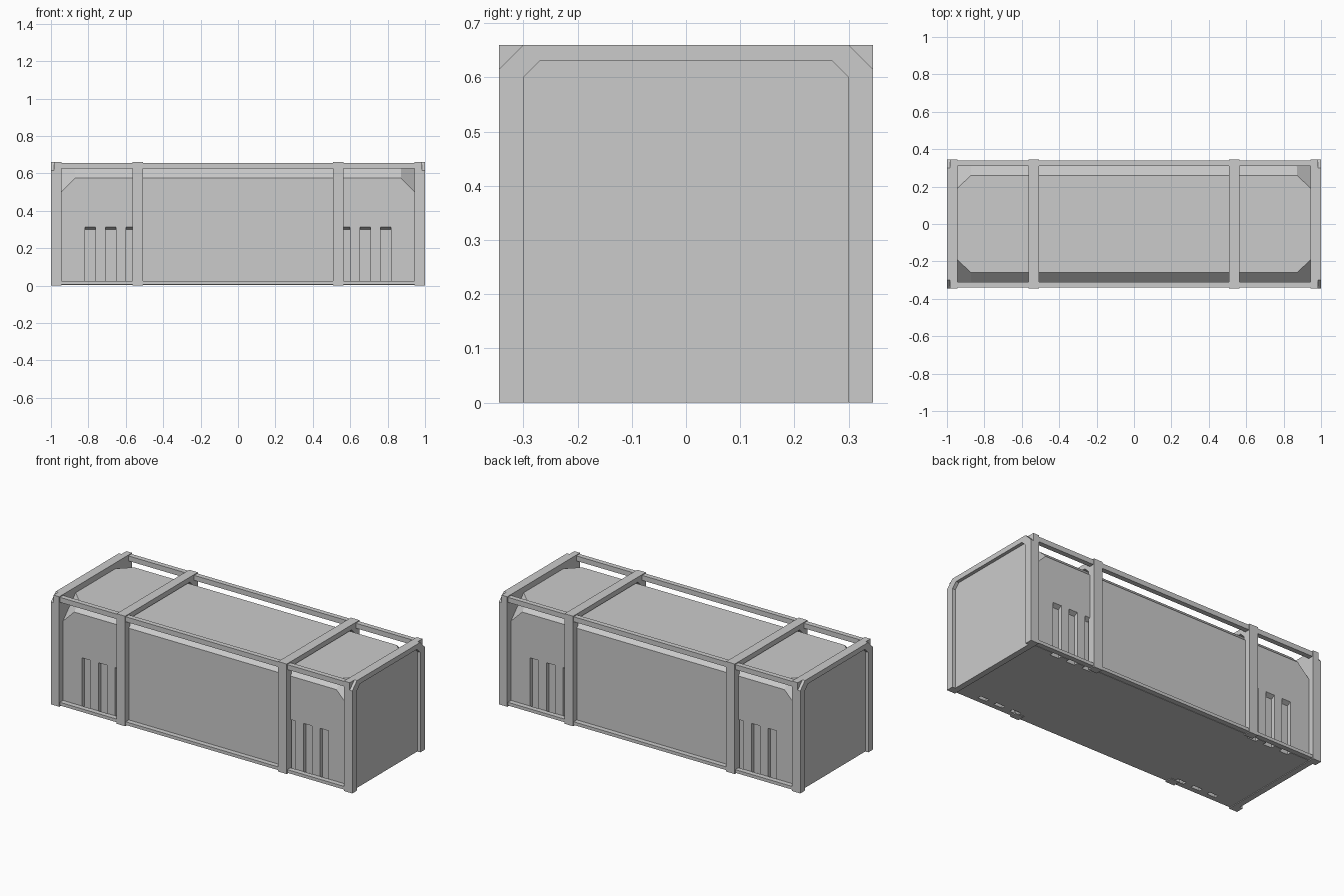
import bpy, bmesh
from mathutils import Vector

if "Cube" in bpy.data.objects:
    bpy.data.objects.remove(bpy.data.objects["Cube"])


def finish(bm, name):
    bmesh.ops.recalc_face_normals(bm, faces=bm.faces)
    me = bpy.data.meshes.new(name)
    bm.to_mesh(me)
    bm.free()
    ob = bpy.data.objects.new(name, me)
    bpy.context.collection.objects.link(ob)
    return ob


def prism(bm, profile, x0, x1):
    """Extrude a (y, z) profile along x."""
    f = bm.faces.new([bm.verts.new((x0, y, z)) for y, z in profile])
    r = bmesh.ops.extrude_face_region(bm, geom=[f])
    vs = [v for v in r["geom"] if isinstance(v, bmesh.types.BMVert)]
    bmesh.ops.translate(bm, verts=vs, vec=(x1 - x0, 0, 0))


def part(name, profile, *spans):
    bm = bmesh.new()
    for a, b in spans:
        prism(bm, profile, a, b)
    return finish(bm, name)


def rect(y0, y1, z0, z1):
    return [(y0, z0), (y1, z0), (y1, z1), (y0, z1)]


# Profiles for the arches: inner opening, square and chamfered outer edges
W, H = 0.345, 0.66
opening = [(0.30, 0), (0.30, 0.60), (0.27, 0.63),
           (-0.27, 0.63), (-0.30, 0.60), (-0.30, 0)]
square_arch = [(-W, 0), (-W, H), (W, H), (W, 0)] + opening
cut_arch = [(-W, 0), (-W, 0.615), (-0.30, H), (0.30, H), (W, 0.615), (W, 0)] + opening

# Tank body: box with bevelled long top edges and clipped corners
L = 0.945
bm = bmesh.new()
prism(bm, [(-0.31, 0.004), (-0.31, 0.575), (-0.26, 0.625),
           (0.26, 0.625), (0.31, 0.575), (0.31, 0.004)], -L, L)
for sx in (-1, 1):
    for sy in (-1, 1):
        a = Vector((sx * L, sy * 0.31, 0.50))
        b = Vector((sx * 0.87, sy * 0.31, 0.575))
        d = Vector((sx * L, sy * 0.19, 0.625))
        n = (b - a).cross(d - a)
        if n.z < 0:
            n.negate()
        r = bmesh.ops.bisect_plane(bm, geom=bm.verts[:] + bm.edges[:] + bm.faces[:],
                                   plane_co=a, plane_no=n, clear_outer=True)
        edges = [e for e in r["geom_cut"] if isinstance(e, bmesh.types.BMEdge)]
        bmesh.ops.holes_fill(bm, edges=edges, sides=0)
body = finish(bm, "body")

# Tall side recesses cut in the body, three near each end on both sides
bm = bmesh.new()
for sy in (-1, 1):
    slot = [(sy * y, z) for y, z in
            [(0.285, -0.05), (0.285, 0.30), (0.33, 0.325), (0.33, -0.05)]]
    for sx in (-1, 1):
        for c in (0.79, 0.68, 0.57):
            prism(bm, slot, sx * c - 0.029, sx * c + 0.029)
cutter = finish(bm, "recess_cutter")
cutter.hide_render = True
mod = body.modifiers.new("recesses", "BOOLEAN")
mod.object = cutter
mod.operation = "DIFFERENCE"
mod.solver = "EXACT"
bpy.context.view_layer.objects.active = body
bpy.ops.object.modifier_apply(modifier=mod.name)
bpy.data.objects.remove(cutter)

# End frames, end walls and intermediate straps
part("end_frame_inner", square_arch, (-0.983, -L), (L, 0.983))
part("end_frame_outer", cut_arch, (-1, -0.983), (0.983, 1))
part("end_wall", opening, (-0.98, -L), (L, 0.98))
part("strap", square_arch, (-0.565, -0.508), (0.508, 0.565))

# Long rails along top and bottom
for sy, side in ((-1, "front"), (1, "back")):
    y0, y1 = sorted((sy * 0.31, sy * 0.34))
    part(side + "_top_rail", rect(y0, y1, 0.625, 0.655), (-0.96, 0.96))
    part(side + "_bottom_rail", rect(y0, y1, 0.006, 0.025), (-0.96, 0.96))
